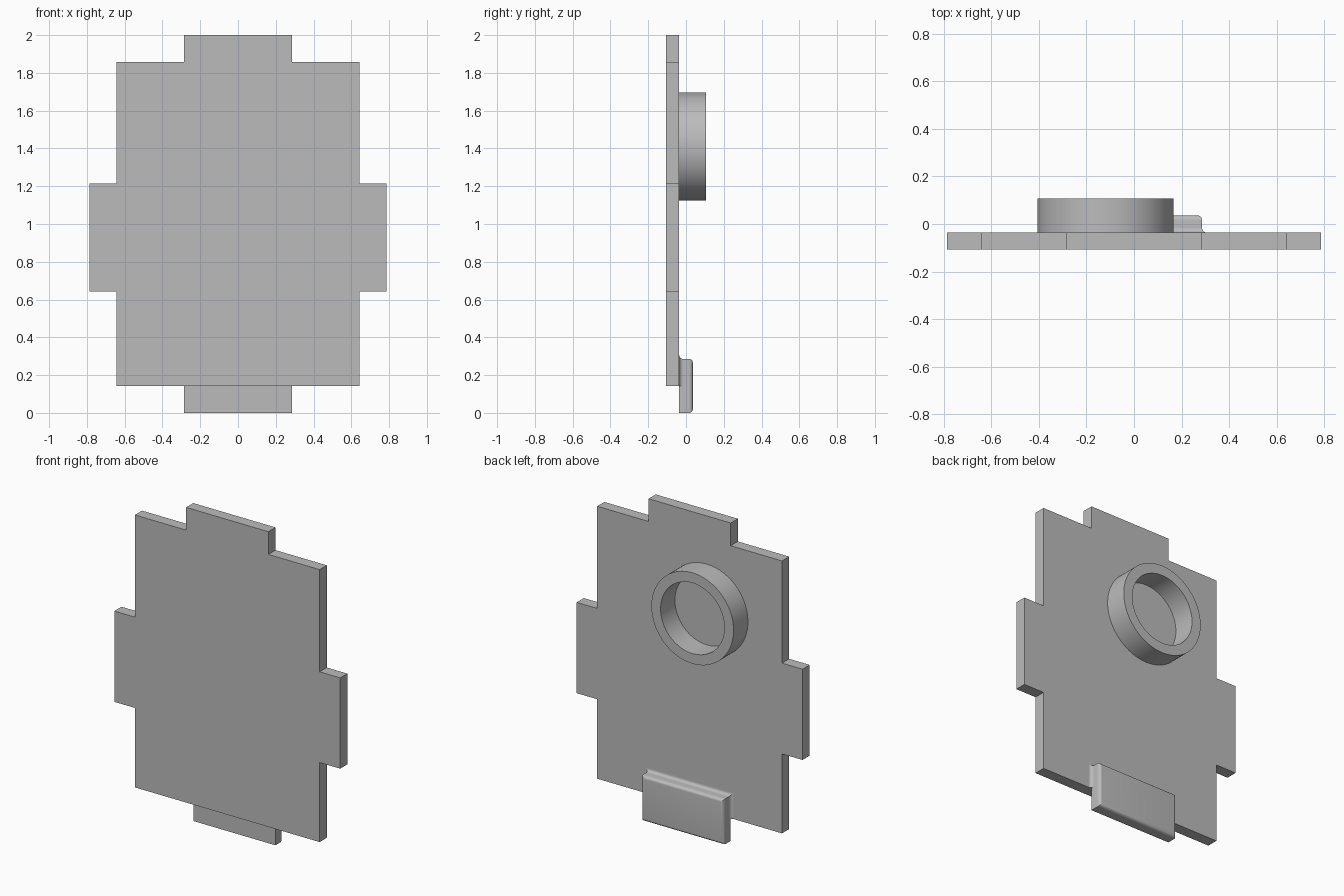
import bpy, bmesh
from math import sin, cos, pi

cube = bpy.data.objects.get("Cube")
if cube:
    bpy.data.objects.remove(cube, do_unlink=True)

grey = bpy.data.materials.new("plain_grey")
grey.use_nodes = True
grey.diffuse_color = (0.5, 0.5, 0.5, 1)
grey.node_tree.nodes["Principled BSDF"].inputs["Base Color"].default_value = (0.5, 0.5, 0.5, 1)

FRONT, BACK = -0.107, -0.036   # plate faces
U = 0.143                      # tab depth


def finish(name, bm, smooth=False):
    bmesh.ops.recalc_face_normals(bm, faces=bm.faces[:])
    mesh = bpy.data.meshes.new(name)
    bm.to_mesh(mesh)
    bm.free()
    mesh.materials.append(grey)
    obj = bpy.data.objects.new(name, mesh)
    bpy.context.collection.objects.link(obj)
    if smooth:
        bpy.ops.object.select_all(action='DESELECT')
        obj.select_set(True)
        bpy.context.view_layer.objects.active = obj
        bpy.ops.object.shade_smooth_by_angle(angle=pi / 6)
    return obj


def loft(name, loops, closed=False, smooth=True):
    """Skin a row of point loops; cap the ends, or join last to first."""
    bm = bmesh.new()
    rows = [[bm.verts.new(p) for p in loop] for loop in loops]
    n = len(rows[0])
    pairs = list(zip(rows, rows[1:]))
    if closed:
        pairs.append((rows[-1], rows[0]))
    else:
        bm.faces.new(rows[0])
        bm.faces.new(rows[-1])
    for a, b in pairs:
        for i in range(n):
            j = (i + 1) % n
            bm.faces.new((a[i], a[j], b[j], b[i]))
    return finish(name, bm, smooth)


def rect(y, half, low, high):
    return [(-half, y, low), (half, y, low), (half, y, high), (-half, y, high)]


# Plate with a tab on each side and on top
right_edge = [(0.643, U), (0.643, 0.643), (0.786, 0.643), (0.786, 1.214),
              (0.643, 1.214), (0.643, 2 - U), (0.286, 2 - U), (0.286, 2)]
outline = right_edge + [(-x, z) for x, z in reversed(right_edge)]
loft("plate", [[(x, y, z) for x, z in outline] for y in (FRONT, BACK)], smooth=False)

# Hollow round collar on the back
profile = [(0.286, BACK), (0.286, 0.107), (0.222, 0.107), (0.222, BACK)]
SEG = 96
loft("collar", [[(-0.12 + r * cos(a), y, 1.411 + r * sin(a))
                 for a in (2 * pi * i / SEG for i in range(SEG))]
                for r, y in profile], closed=True)

# Lower lip, its back edges rounded over
R, STEPS = 0.02, 6
angles = [pi / 2 * i / STEPS for i in range(STEPS + 1)]
loops = [rect(BACK, 0.286, 0, 0.286)]
for a in angles:
    inset = R * (1 - cos(a))
    loops.append(rect(0.036 - R + R * sin(a), 0.286 - inset, inset, 0.286 - inset))
loft("lower_lip", loops)

# Concave fillet where the lip meets the plate
loops = []
for a in angles:
    out = R * (1 - sin(a))
    loops.append(rect(BACK + R * (1 - cos(a)), 0.286 + out, U, 0.286 + out))
loft("lip_fillet", loops)
